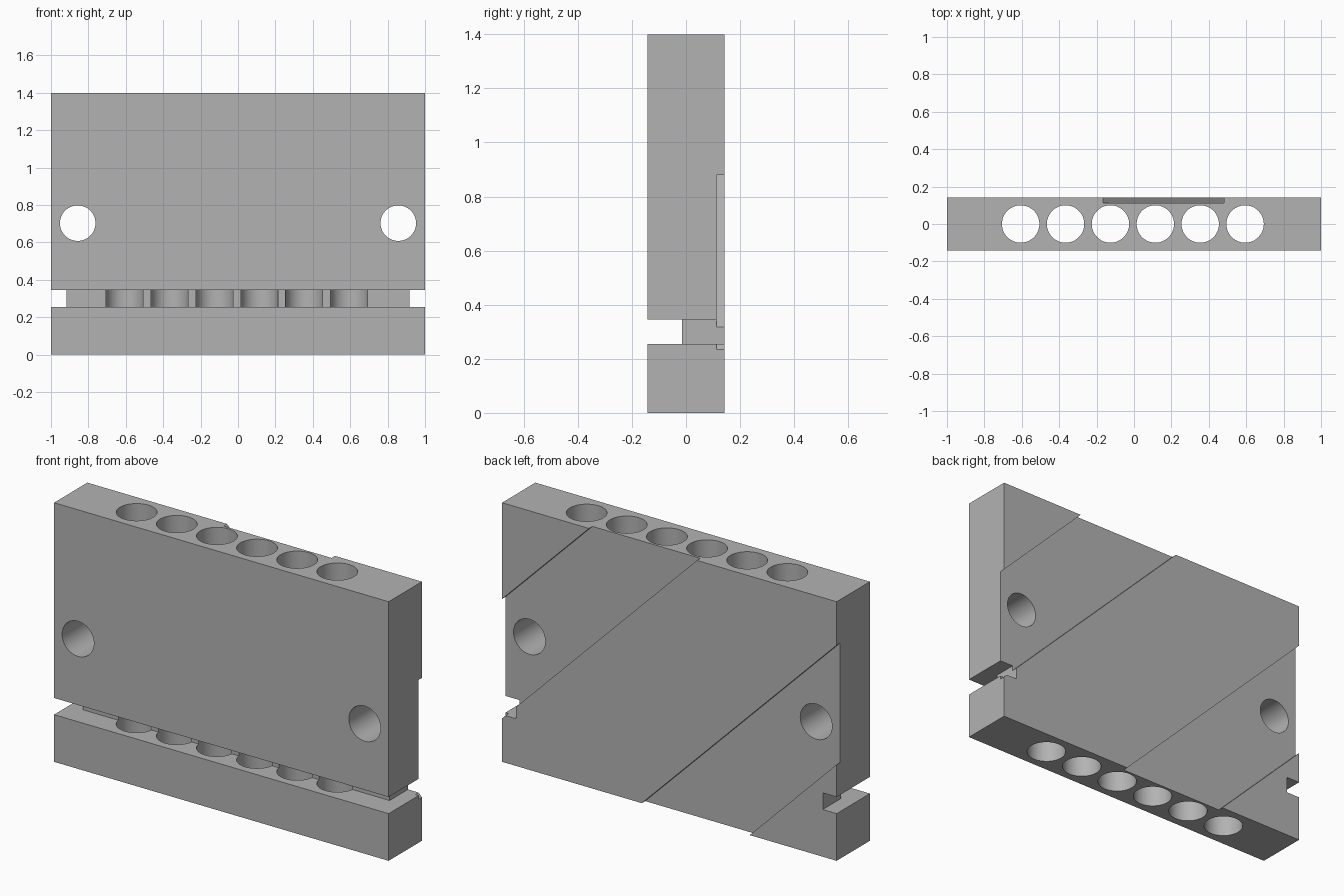
import bpy, math

if "Cube" in bpy.data.objects:
    bpy.data.objects.remove(bpy.data.objects["Cube"])

W, D, H = 2.0, 0.284, 1.4          # overall block size
BACK = D / 2
SLOT_LOW, SLOT_HIGH = 0.255, 0.345

grey = bpy.data.materials.new("grey")
grey.diffuse_color = (0.45, 0.45, 0.45, 1)
grey.use_nodes = True
grey.node_tree.nodes["Principled BSDF"].inputs["Base Color"].default_value = grey.diffuse_color


def box(name, x, y, z):
    """Box from (min, max) ranges."""
    bpy.ops.mesh.primitive_cube_add(size=1, location=[(a + b) / 2 for a, b in (x, y, z)])
    ob = bpy.context.object
    ob.name = name
    ob.scale = [b - a for a, b in (x, y, z)]
    bpy.ops.object.transform_apply(location=True, rotation=True, scale=True)
    return ob


def rod(name, radius, length, location, rotation=(0, 0, 0)):
    bpy.ops.mesh.primitive_cylinder_add(vertices=64, radius=radius, depth=length,
                                        location=location, rotation=rotation)
    ob = bpy.context.object
    ob.name = name
    bpy.ops.object.transform_apply(location=True, rotation=True, scale=True)
    return ob


def diagonal_band(name, offset, width, floor):
    """45 degree bar on the back, centred on the line x + z = offset."""
    bpy.ops.mesh.primitive_cube_add(size=1, location=(offset / 2, floor + 0.1, offset / 2),
                                    rotation=(0, math.radians(45), 0))
    ob = bpy.context.object
    ob.name = name
    ob.scale = (6, 0.2, width)
    bpy.ops.object.transform_apply(location=True, rotation=True, scale=True)
    return ob


block = box("block", (-W / 2, W / 2), (-D / 2, D / 2), (0, H))
cutters = []

# Front slot and the notches through both ends
cutters.append(box("front_slot_cutter", (-1.1, 1.1), (-0.4, -0.015), (SLOT_LOW, SLOT_HIGH)))
for side, x in (("left", (-1.2, -0.917)), ("right", (0.917, 1.2))):
    cutters.append(box(side + "_notch_cutter", x, (-0.5, 0.5), (SLOT_LOW, SLOT_HIGH)))

# Row of vertical holes
for i in range(6):
    cutters.append(rod("vertical_hole_cutter", 0.1, 2, (-0.606 + 0.24 * i, 0, H / 2)))

# Mounting holes from front to back
for x in (-0.857, 0.857):
    cutters.append(rod("mounting_hole_cutter", 0.095, 1, (x, 0, 0.703), (math.pi / 2, 0, 0)))

# Shallow diagonal channels on the back
for offset in (1.5575, -0.1575):
    cutters.append(diagonal_band("channel_cutter", offset, 0.645 / math.sqrt(2), BACK - 0.029))

# Cut the block, then remove the cutters
bpy.ops.object.select_all(action='DESELECT')
block.select_set(True)
bpy.context.view_layer.objects.active = block
for cutter in cutters:
    cut = block.modifiers.new("cut", 'BOOLEAN')
    cut.operation = 'DIFFERENCE'
    cut.solver = 'EXACT'
    cut.object = cutter
    bpy.ops.object.modifier_apply(modifier=cut.name)
    bpy.data.objects.remove(cutter)

block.data.materials.clear()
block.data.materials.append(grey)
bpy.ops.object.shade_smooth_by_angle(angle=math.radians(30))
